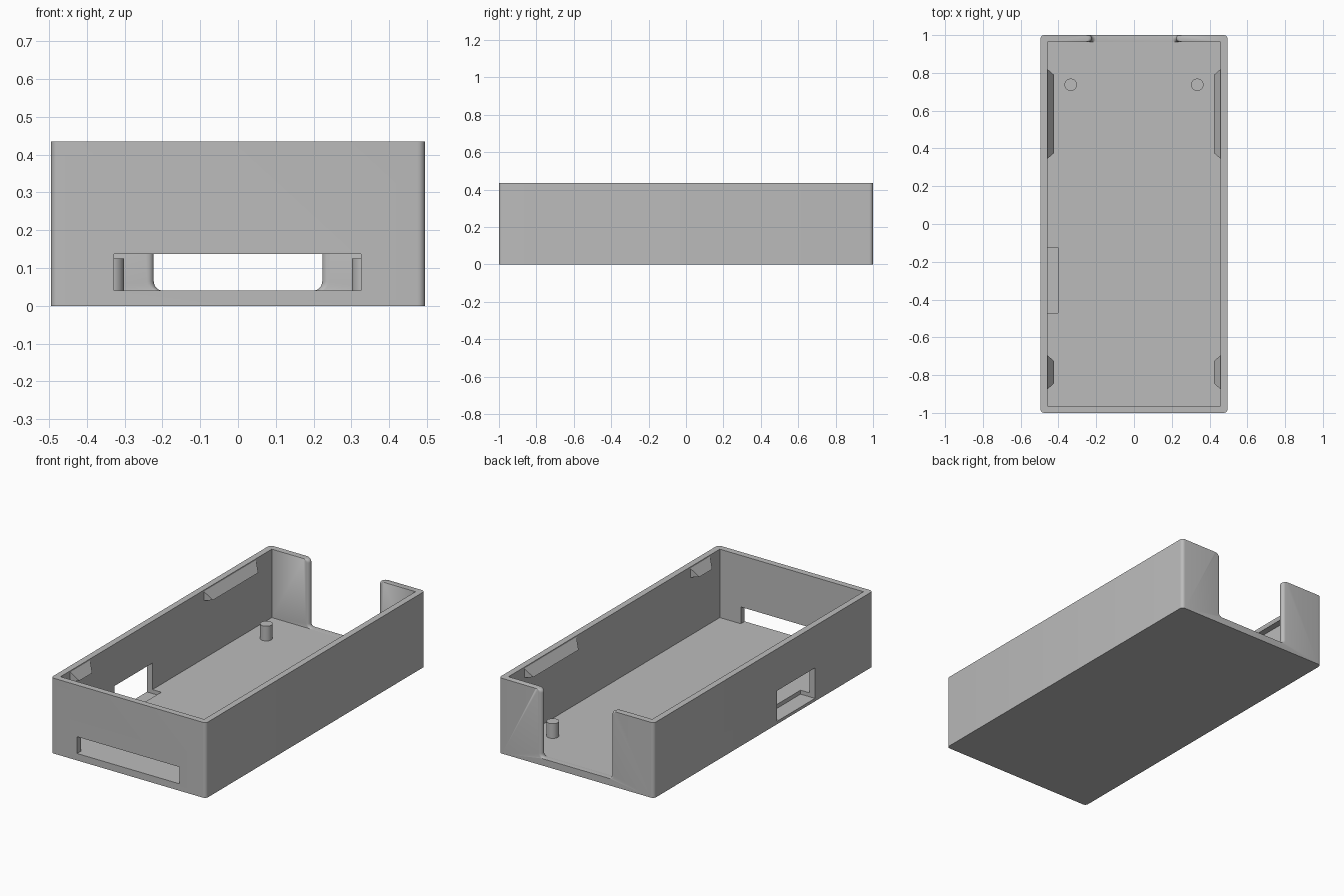
import bpy, bmesh, math

if "Cube" in bpy.data.objects:
    bpy.data.objects.remove(bpy.data.objects["Cube"], do_unlink=True)

grey = bpy.data.materials.new("mid_grey")
grey.use_nodes = True
colour = (0.5, 0.5, 0.5, 1)
grey.diffuse_color = colour
grey.node_tree.nodes["Principled BSDF"].inputs["Base Color"].default_value = colour

HX, HY, H = 0.495, 1.0, 0.435      # outer half sizes and height
WALL, FLOOR = 0.036, 0.04
IX, IY = HX - WALL, HY - WALL


def finish(name, bm):
    bmesh.ops.recalc_face_normals(bm, faces=bm.faces)
    mesh = bpy.data.meshes.new(name)
    bm.to_mesh(mesh)
    bm.free()
    mesh.materials.append(grey)
    ob = bpy.data.objects.new(name, mesh)
    bpy.context.collection.objects.link(ob)
    return ob


def loft(name, loops):
    """Closed solid through equal-length loops of points."""
    bm = bmesh.new()
    rings = [[bm.verts.new(p) for p in loop] for loop in loops]
    n = len(rings[0])
    for a, b in zip(rings, rings[1:]):
        for i in range(n):
            j = (i + 1) % n
            bm.faces.new((a[i], a[j], b[j], b[i]))
    bm.faces.new(rings[0])
    bm.faces.new(rings[-1])
    return finish(name, bm)


def block(name, x0, x1, y0, y1, z0, z1):
    rect = [(x0, y0), (x1, y0), (x1, y1), (x0, y1)]
    return loft(name, [[(x, y, z) for x, y in rect] for z in (z0, z1)])


def arc(cx, cz, r, start, end, steps=6):
    angles = [math.radians(start + (end - start) * i / steps) for i in range(steps + 1)]
    return [(cx + r * math.cos(a), cz + r * math.sin(a)) for a in angles]


def cut(target, cutter):
    mod = target.modifiers.new("cut", 'BOOLEAN')
    mod.operation = 'DIFFERENCE'
    mod.solver = 'EXACT'
    mod.object = cutter
    bpy.context.view_layer.objects.active = target
    bpy.ops.object.modifier_apply(modifier=mod.name)
    bpy.data.objects.remove(cutter, do_unlink=True)


# Case body with rounded upright corners
R = 0.02
outline = (arc(HX - R, HY - R, R, 0, 90) + arc(R - HX, HY - R, R, 90, 180)
           + arc(R - HX, R - HY, R, 180, 270) + arc(HX - R, R - HY, R, 270, 360))
case = loft("case", [[(x, y, z) for x, y in outline] for z in (0, H)])
cut(case, block("cavity", -IX, IX, -IY, IY, FLOOR, 1))

# Front slot, and side window that dips into the floor
cut(case, block("front_slot", -0.328, 0.325, -1.1, -0.9, FLOOR, 0.137))
cut(case, block("side_window", -0.6, -0.403, -0.47, -0.125, 0.017, 0.193))


# Open back: rounded lower corners, flared rim and half-round wall ends
def opening(half, y):
    lower, upper = 0.025, 0.02
    side = arc(half - lower, FLOOR + lower, lower, -90, 0)
    side += arc(half + upper, H - upper, upper, 180, 90)
    side.append((half + upper, H + 0.1))
    return [(x, y, z) for x, z in side] + [(-x, y, z) for x, z in reversed(side)]


r = WALL / 2
loops = [opening(0.223 + r, IY - 0.05)]
for i in range(11):
    a = math.pi * i / 10
    loops.append(opening(0.223 + r * (1 - math.sin(a)), IY + r - r * math.cos(a)))
loops.append(opening(0.223 + r, HY + 0.05))
cut(case, loft("back_opening", loops))

# Snap ledges and locating posts on both sides
for side, word in ((1, "left"), (-1, "right")):
    for y0, y1, place in ((0.34, 0.825, "back"), (-0.88, -0.69, "front")):
        wall, tip = side * (IX + 0.005), side * (IX - 0.036)
        ends = []
        for y, inset in ((y0, 0.036), (y1, -0.036)):
            ends.append([(wall, y, H - 0.001), (wall, y, H - 0.06),
                         (tip, y + inset, H - 0.06)])
        loft(f"{word}_{place}_snap_ledge", ends)

    circle = arc(side * 0.335, 0.737, 0.033, 0, 360, 32)[:-1]
    loft(f"{word}_post", [[(x, y, z) for x, y in circle] for z in (FLOOR - 0.01, 0.125)])

# Smooth the curves, keep the edges crisp
bpy.ops.object.select_all(action='DESELECT')
for ob in bpy.context.collection.objects:
    if ob.type == 'MESH' and grey.name in ob.data.materials:
        ob.select_set(True)
        bpy.context.view_layer.objects.active = ob
bpy.ops.object.shade_smooth_by_angle(angle=math.radians(35))
